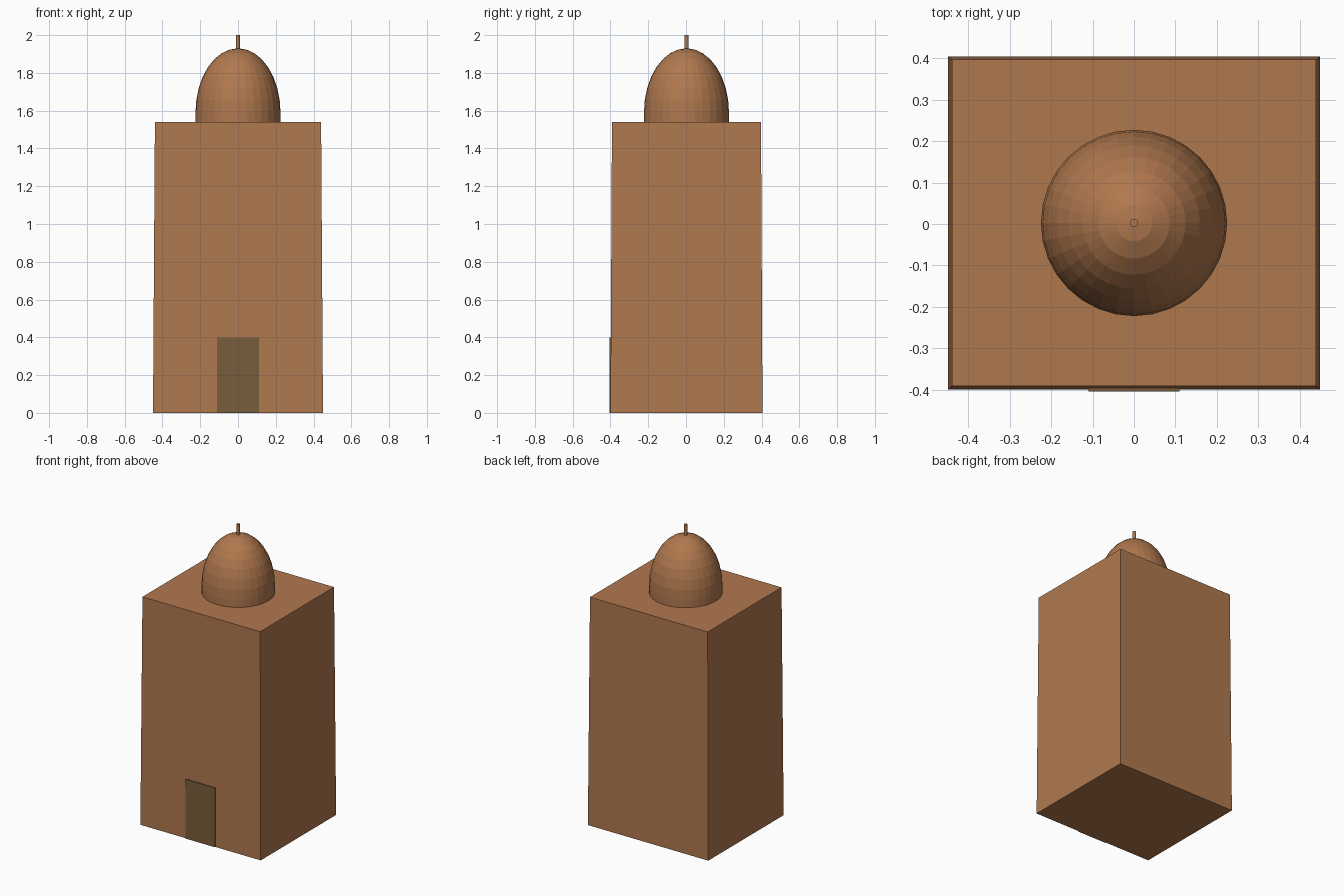
import bpy, bmesh, math

if "Cube" in bpy.data.objects:
    bpy.data.objects.remove(bpy.data.objects["Cube"])


def material(name, rgb):
    m = bpy.data.materials.new(name)
    m.diffuse_color = (*rgb, 1.0)
    m.use_nodes = True
    m.node_tree.nodes["Principled BSDF"].inputs["Base Color"].default_value = m.diffuse_color
    return m


clay = material("clay brown", (0.434, 0.188, 0.076))
dark = material("dark door brown", (0.191, 0.109, 0.045))
CY = 0.0025  # tower centre, offset by the door plate thickness


def finish(name, bm, mat):
    bmesh.ops.recalc_face_normals(bm, faces=bm.faces)
    me = bpy.data.meshes.new(name)
    bm.to_mesh(me)
    bm.free()
    me.materials.append(mat)
    ob = bpy.data.objects.new(name, me)
    bpy.context.collection.objects.link(ob)
    return ob


def box(name, size, centre, mat, taper=(1, 1)):
    bm = bmesh.new()
    bmesh.ops.create_cube(bm, size=1)
    for v in bm.verts:
        sx, sy = taper if v.co.z > 0 else (1, 1)
        v.co = [v.co.x * size[0] * sx + centre[0],
                v.co.y * size[1] * sy + centre[1],
                v.co.z * size[2] + centre[2]]
    return finish(name, bm, mat)


def lathe(name, profile, sides, mat):
    bm = bmesh.new()
    verts = [bm.verts.new((r, CY, z)) for r, z in profile]
    edges = [bm.edges.new(p) for p in zip(verts, verts[1:])]
    bmesh.ops.spin(bm, geom=verts + edges, cent=(0, CY, 0), axis=(0, 0, 1),
                   angle=math.tau, steps=sides, use_duplicate=False)
    bmesh.ops.remove_doubles(bm, verts=bm.verts, dist=1e-5)
    return finish(name, bm, mat)


# Slightly tapered tower block
box("tower_body", (0.90, 0.805, 1.54), (0, CY, 0.77), clay, (0.44 / 0.45, 0.98))

# Door plate, standing just proud of the front wall
box("door", (0.22, 0.015, 0.40), (0, -0.3975, 0.20), dark)

# Tall dome on a short drum
dome = [(0, 1.54), (0.225, 1.54)]
dome += [(0.225 * math.cos(math.radians(a * 11.25)),
          1.59 + 0.34 * math.sin(math.radians(a * 11.25))) for a in range(8)]
dome.append((0, 1.93))
lathe("dome", dome, 32, clay)

# Thin finial rod
lathe("finial", [(0, 1.90), (0.01, 1.90), (0.01, 2.0), (0, 2.0)], 12, clay)
